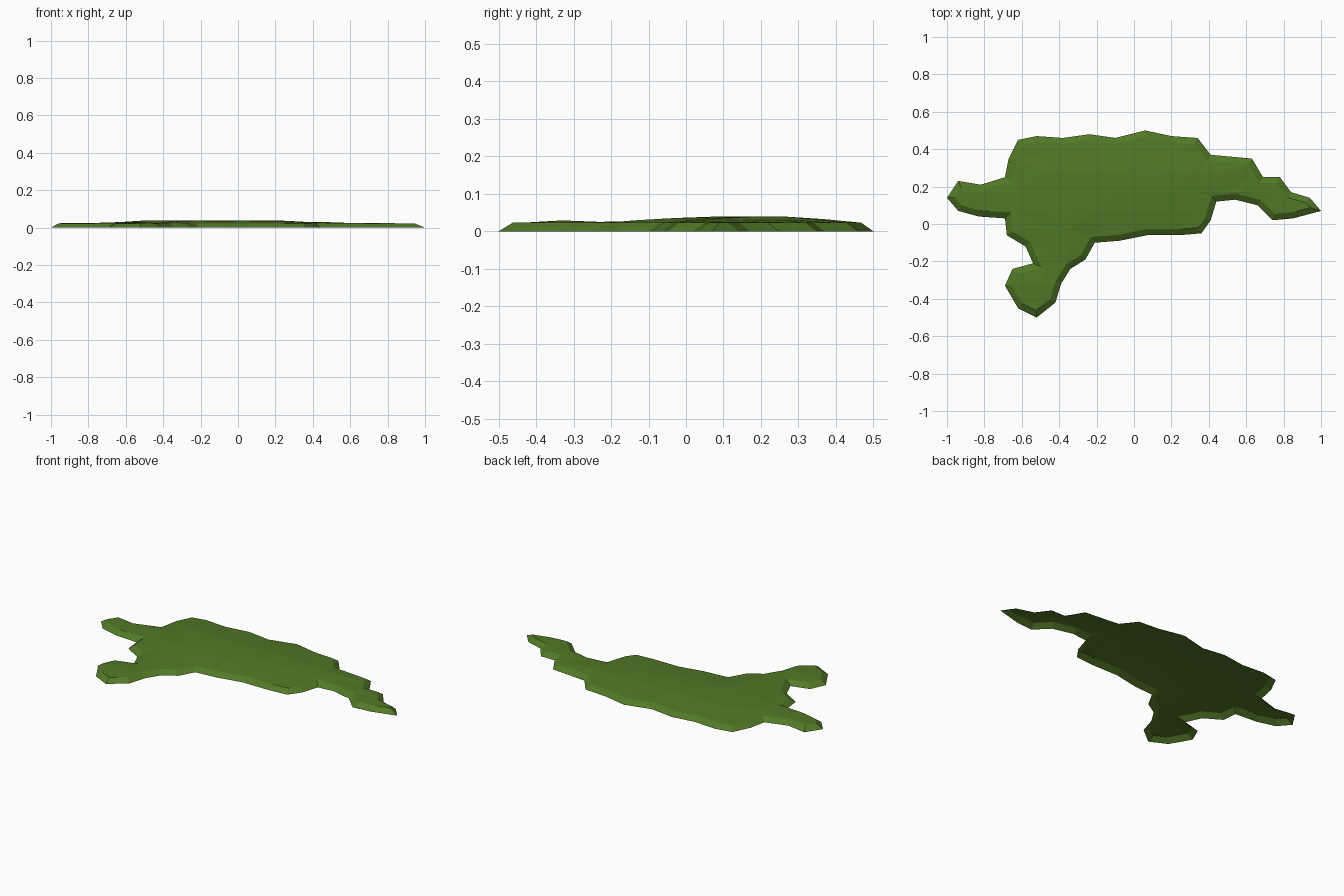
import bpy
import bmesh
from mathutils import Vector
from mathutils.geometry import intersect_point_line

cube = bpy.data.objects.get("Cube")
if cube:
    bpy.data.objects.remove(cube, do_unlink=True)

RIM_WIDTH = 0.032
RIM_HEIGHT = 0.023
DOME_SLOPE = 0.1
DOME_REACH = 0.16

# Ground outline in hundredths, clockwise from the right-hand tip
right_limb = [(-100, 14), (-94, 23), (-82, 21), (-69, 25)]
back_edge = [(-67, 35), (-62, 45), (-52, 47), (-38, 46), (-24, 48), (-10, 46),
             (6, 50), (20, 47), (34, 46), (41, 37)]
left_limb = [(63, 35), (69, 25), (78, 25), (84, 17), (94, 14), (100, 7),
             (85, 3), (74, 2), (66, 10), (54, 13), (44, 12)]
front_edge = [(41, 2), (36, -5), (24, -6), (7, -6), (-8, -9), (-21, -10)]
front_limb = [(-26, -19), (-34, -24), (-39, -32), (-42, -42), (-52, -50),
              (-62, -45), (-69, -33), (-65, -24), (-54, -21)]
right_edge = [(-58, -12), (-68, -6), (-69, 3), (-83, 4), (-94, 7)]
outline = [Vector((x / 100, y / 100, 0)) for x, y in
           right_limb + back_edge + left_limb + front_edge + front_limb + right_edge]


def distance_to_outline(point):
    """Shortest flat distance from a point to the ground outline."""
    flat = Vector((point.x, point.y, 0))
    best = float("inf")
    for start, end in zip(outline, outline[1:] + outline[:1]):
        nearest, factor = intersect_point_line(flat, start, end)
        nearest = start.lerp(end, min(max(factor, 0), 1))
        best = min(best, (flat - nearest).length)
    return best


def cut_top(bm, top, axis, positions):
    """Slice the upper surface into strips across one axis."""
    for position in positions:
        edges = {edge for face in top for edge in face.edges}
        verts = {vert for face in top for vert in face.verts}
        bmesh.ops.bisect_plane(bm, geom=list(verts) + list(edges) + top, dist=0.002,
                               plane_co=axis * position, plane_no=axis)
        top = [face for face in bm.faces if face.material_index == 1]
    return top


# Sloping rim around a raised upper surface, open underneath
bm = bmesh.new()
top_face = bm.faces.new([bm.verts.new(point) for point in reversed(outline)])
bm.normal_update()
bmesh.ops.inset_region(bm, faces=[top_face], thickness=RIM_WIDTH, depth=RIM_HEIGHT,
                       use_boundary=True, use_even_offset=True)
top_face.material_index = 1

# Gently domed upper surface
top = cut_top(bm, [top_face], Vector((1, 0, 0)), [step * 0.14 - 0.91 for step in range(14)])
top = cut_top(bm, top, Vector((0, 1, 0)), [step * 0.1 - 0.33 for step in range(8)])
for vert in {vert for face in top for vert in face.verts}:
    inside = max(distance_to_outline(vert.co) - RIM_WIDTH, 0)
    vert.co.z = RIM_HEIGHT + DOME_SLOPE * min(inside, DOME_REACH)
for face in bm.faces:
    face.material_index = 0
    face.smooth = False
bmesh.ops.triangulate(bm, faces=top)

mesh = bpy.data.meshes.new("grass_patch")
bm.to_mesh(mesh)
bm.free()
patch = bpy.data.objects.new("grass_patch", mesh)
bpy.context.collection.objects.link(patch)

# Grass colour
grass = bpy.data.materials.new("grass_green")
grass.use_nodes = True
colour = (0.084, 0.188, 0.02, 1)
grass.diffuse_color = colour
shader = grass.node_tree.nodes["Principled BSDF"]
shader.inputs["Base Color"].default_value = colour
mesh.materials.append(grass)
